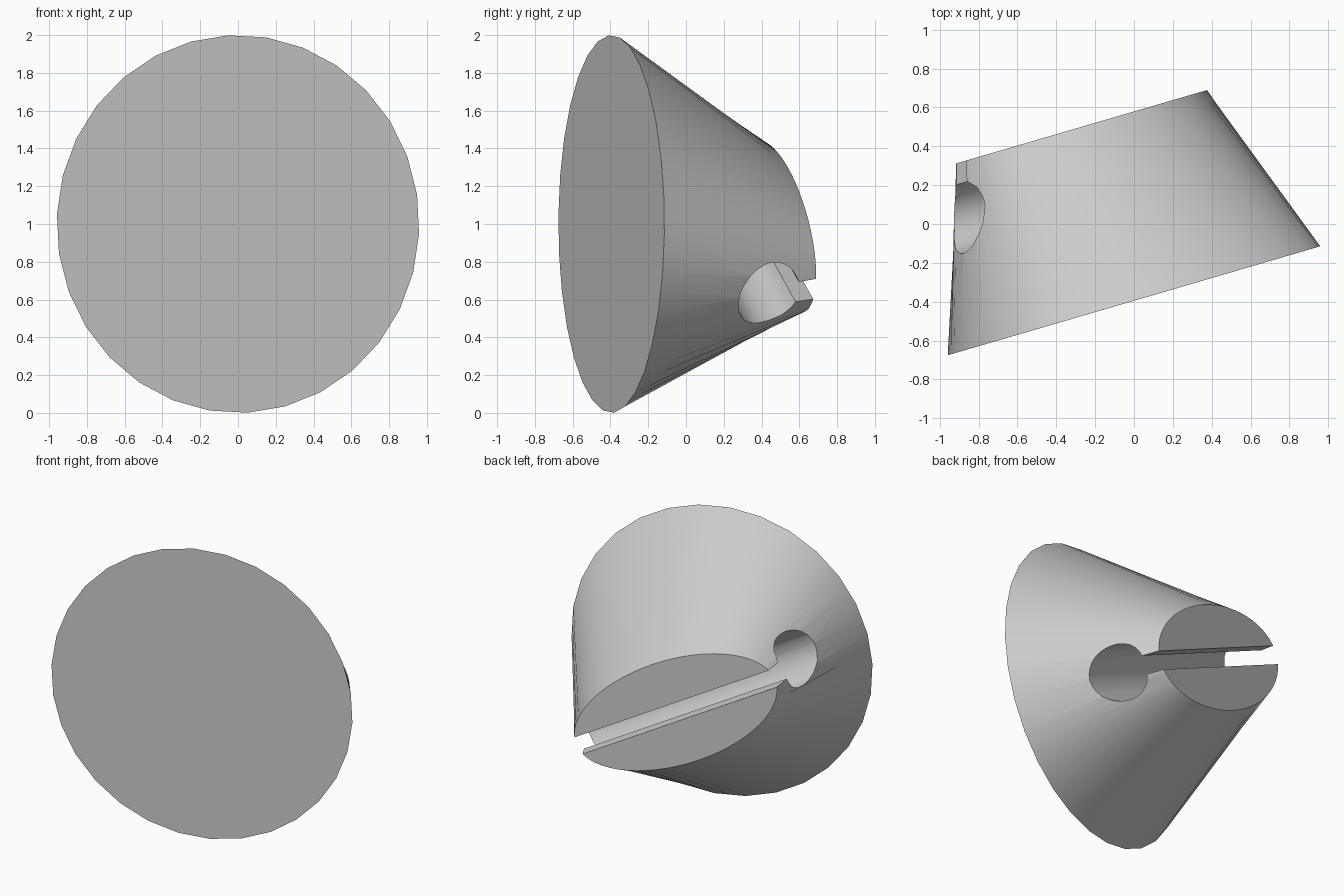
import bpy, bmesh
from math import sin, cos, pi, radians, hypot
from mathutils import Matrix, Vector

cube = bpy.data.objects.get("Cube")
if cube:
    bpy.data.objects.remove(cube, do_unlink=True)

grey = bpy.data.materials.new("plain grey")
grey.use_nodes = True
grey.diffuse_color = (0.6, 0.6, 0.6, 1)
grey.node_tree.nodes["Principled BSDF"].inputs["Base Color"].default_value = (0.6, 0.6, 0.6, 1)

# Body frame: X along the slot, Z from the large disc to the small end
HEIGHT, SIDES, DROP = 0.935, 30, 0.018
turn, roll = radians(16.3), radians(27)
axis = Vector((-sin(turn), cos(turn), 0))
along = Vector((cos(roll) * cos(turn), cos(roll) * sin(turn), -sin(roll)))
across = axis.cross(along)
frame = Matrix((along, across, axis)).transposed().to_4x4()
frame.translation = (0, -0.395, 1)


def make_object(name, bm):
    bmesh.ops.recalc_face_normals(bm, faces=bm.faces)
    mesh = bpy.data.meshes.new(name)
    bm.to_mesh(mesh)
    bm.free()
    mesh.materials.append(grey)
    obj = bpy.data.objects.new(name, mesh)
    obj.matrix_world = frame
    bpy.context.collection.objects.link(obj)
    return obj


# Tapered body: a many-sided disc lofted to a narrow ellipse
bm = bmesh.new()
base, tip = [], []
count = SIDES * 2
for i in range(count):
    a = 2 * pi * i / count
    r = cos(pi / SIDES) if i % 2 else 1
    base.append(bm.verts.new((r * cos(a), r * sin(a), 0)))
    tip.append(bm.verts.new((0.735 * cos(a), 0.345 * sin(a) + DROP, HEIGHT)))
for i in range(count):
    j = (i + 1) % count
    bm.faces.new((base[i], base[j], tip[j], tip[i]))
bm.faces.new(base[::-1])
bm.faces.new(tip)
body = make_object("slotted_cone", bm)

# Keyhole cutter: round channel opening into a straight slot, one profile
radius, half, centre = 0.18, 0.06, 0.66
neck = centre + (radius ** 2 - half ** 2) ** 0.5
start = pi / 2 - (pi / 2 - 0) + 0.34
steps = 26
profile = [(half, HEIGHT + 0.2)]
for i in range(steps + 1):
    a = start + (2 * pi - 2 * start) * i / steps
    profile.append((radius * sin(a), centre + radius * cos(a)))
profile.append((-half, HEIGHT + 0.2))
bm = bmesh.new()
ends = [[bm.verts.new((x, y + DROP, z)) for y, z in profile] for x in (-1.5, 1.5)]
for i in range(len(profile)):
    j = (i + 1) % len(profile)
    bm.faces.new((ends[0][i], ends[0][j], ends[1][j], ends[1][i]))
bm.faces.new(ends[0][::-1])
bm.faces.new(ends[1])
cutter = make_object("keyhole_cutter", bm)
cutter.hide_render = True

# Cut the keyhole, then smooth the curved sides
bpy.context.view_layer.update()
cut = body.modifiers.new("keyhole", 'BOOLEAN')
cut.operation = 'DIFFERENCE'
cut.solver = 'EXACT'
cut.object = cutter
bpy.ops.object.select_all(action='DESELECT')
body.select_set(True)
bpy.context.view_layer.objects.active = body
bpy.ops.object.modifier_apply(modifier=cut.name)
bpy.data.objects.remove(cutter, do_unlink=True)
bpy.ops.object.shade_smooth_by_angle(angle=radians(30))
